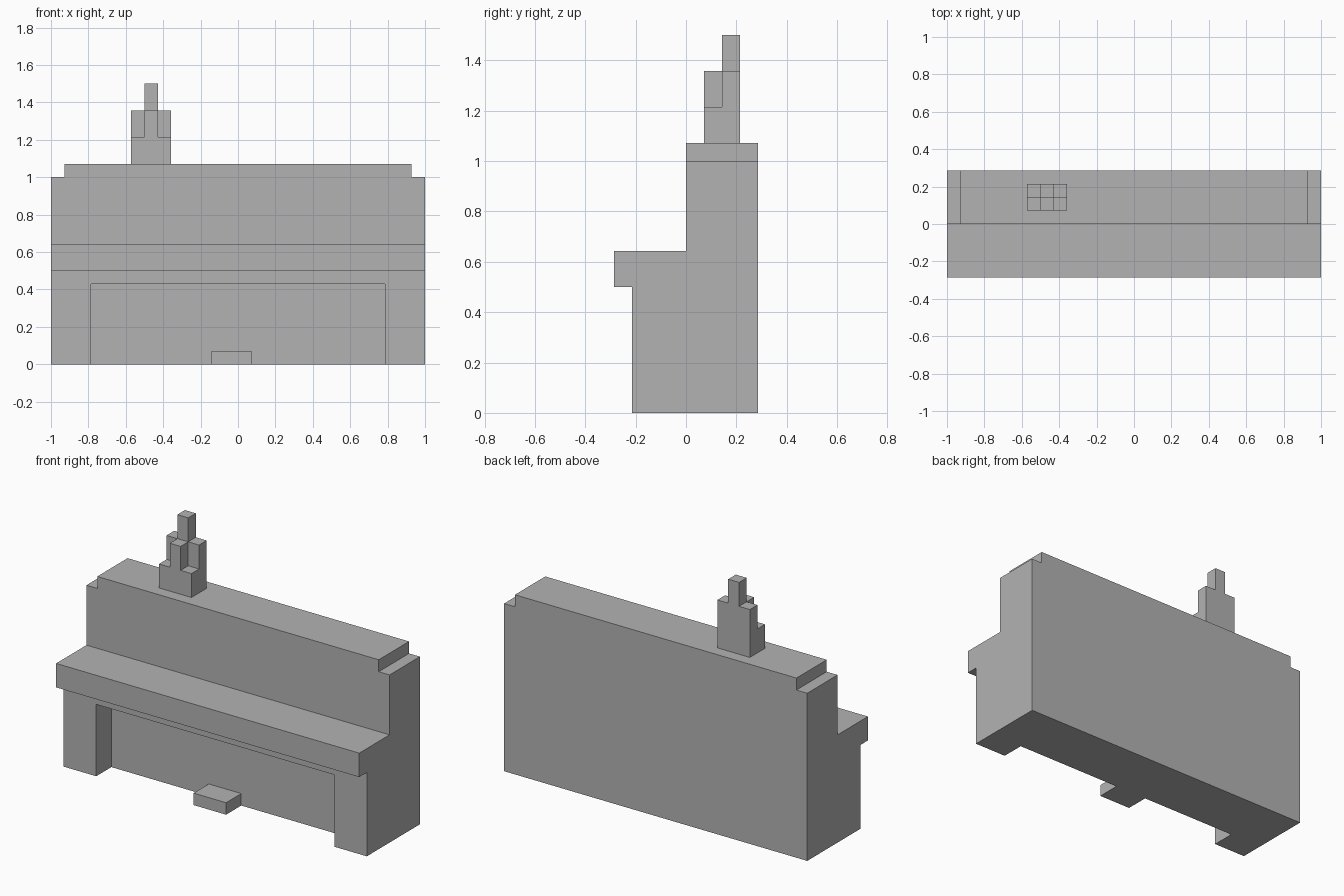
import bpy
import bmesh
from mathutils import Vector

U = 1 / 14  # the whole model sits on a grid of this unit

cube = bpy.data.objects.get("Cube")
if cube:
    bpy.data.objects.remove(cube, do_unlink=True)

grey = bpy.data.materials.new("plain_grey")
grey.use_nodes = True
grey.diffuse_color = (0.45, 0.45, 0.45, 1)
grey.node_tree.nodes["Principled BSDF"].inputs["Base Color"].default_value = grey.diffuse_color


def extrude(name, points, offset):
    """Make a solid by sweeping a closed outline (grid units) along an offset."""
    bm = bmesh.new()
    face = bm.faces.new([bm.verts.new(Vector(p) * U) for p in points])
    swept = bmesh.ops.extrude_face_region(bm, geom=[face])["geom"]
    verts = [g for g in swept if isinstance(g, bmesh.types.BMVert)]
    bmesh.ops.translate(bm, verts=verts, vec=Vector(offset) * U)
    bmesh.ops.recalc_face_normals(bm, faces=bm.faces)
    mesh = bpy.data.meshes.new(name)
    bm.to_mesh(mesh)
    bm.free()
    mesh.materials.append(grey)
    obj = bpy.data.objects.new(name, mesh)
    bpy.context.collection.objects.link(obj)
    return obj


def box(name, x, y, z):
    """Make a box from its x, y and z ranges."""
    base = [(x[0], y[0], z[0]), (x[1], y[0], z[0]), (x[1], y[1], z[0]), (x[0], y[1], z[0])]
    return extrude(name, base, (0, 0, z[1] - z[0]))


def cut(target, x, y, z):
    """Remove a box-shaped piece from the target."""
    cutter = box("cutter", x, y, z)
    cutter.hide_render = True
    mod = target.modifiers.new("cut", "BOOLEAN")
    mod.operation = "DIFFERENCE"
    mod.solver = "EXACT"
    mod.object = cutter
    bpy.context.view_layer.objects.active = target
    bpy.ops.object.modifier_apply(modifier=mod.name)
    bpy.data.objects.remove(cutter, do_unlink=True)


# Piano case: side outline with the keyboard shelf, swept across the width
side = [(-3, 0), (4, 0), (4, 15), (0, 15), (0, 9), (-4, 9), (-4, 7), (-3, 7)]
case = extrude("piano_case", [(-14, y, z) for y, z in side], (28, 0, 0))

# Knee recess between the legs, and a step at each end of the lid
cut(case, (-11, 11), (-5, -1), (-1, 6))
for end in (-1, 1):
    cut(case, sorted((13 * end, 15 * end)), (-1, 5), (14, 16))

# Pedal block under the keyboard
box("pedal", (-2, 1), (-3, -1), (0, 1))

# Stepped candle cluster on the lid: the front row is two units lower
steps = [(-8, 15), (-5, 15), (-5, 19), (-6, 19), (-6, 21), (-7, 21), (-7, 19), (-8, 19)]
candles = extrude("candle_cluster", [(x, 1, z) for x, z in steps], (0, 2, 0))
cut(candles, (-7.5, -5.5), (0, 2), (19, 22))
for x in ((-9, -7), (-6, -4)):
    cut(candles, x, (0, 2), (17, 20))
